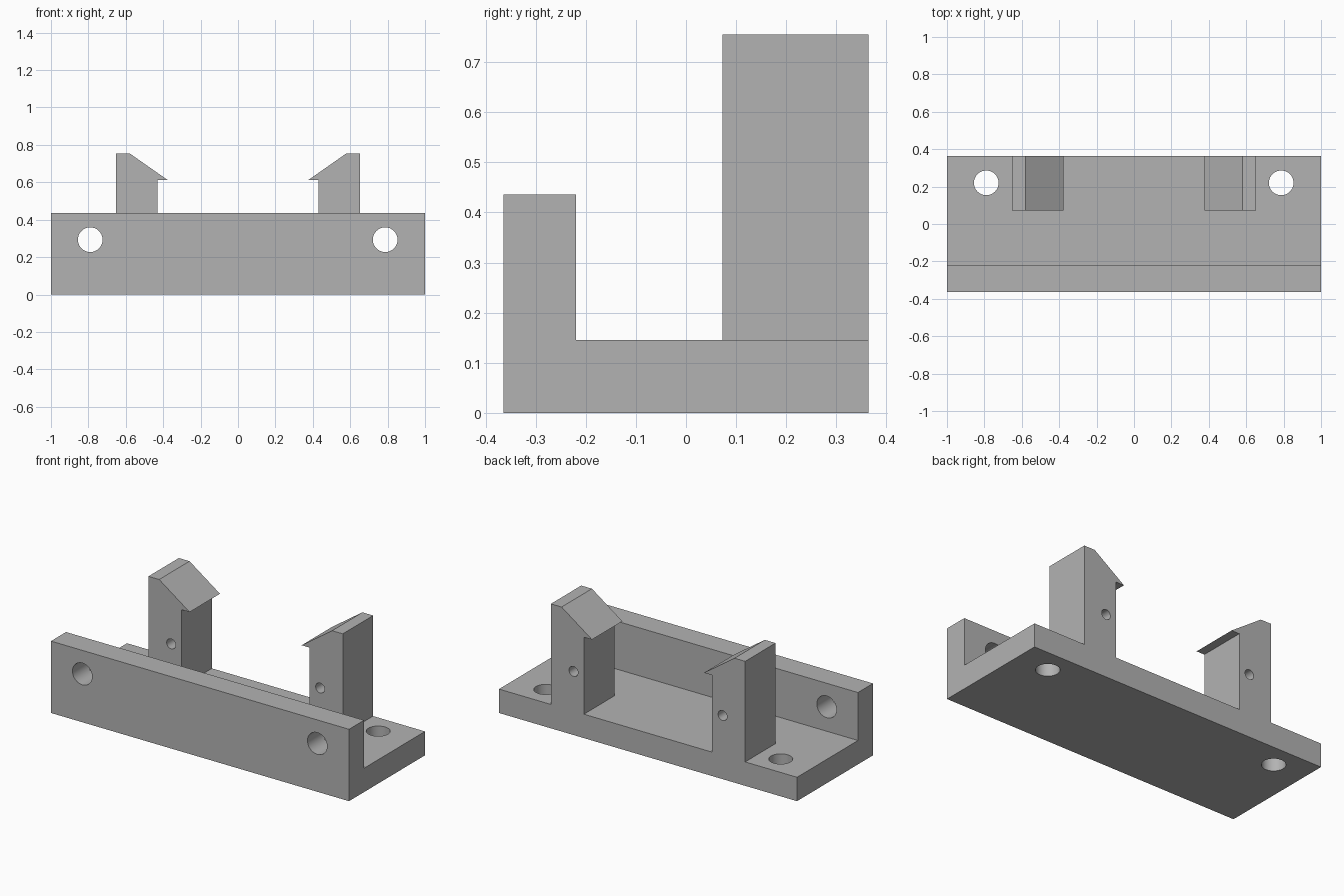
import bpy
import bmesh
import math
from mathutils import Vector

cube = bpy.data.objects.get("Cube")
if cube:
    bpy.data.objects.remove(cube, do_unlink=True)

# One plain grey for the whole part
grey = bpy.data.materials.new("plain grey")
grey.use_nodes = True
colour = (0.45, 0.45, 0.45, 1)
grey.diffuse_color = colour
grey.node_tree.nodes["Principled BSDF"].inputs["Base Color"].default_value = colour


def prism(name, outline, depth):
    """Extrude a closed outline of 3D points along the depth vector."""
    bm = bmesh.new()
    face = bm.faces.new([bm.verts.new(p) for p in outline])
    grown = bmesh.ops.extrude_face_region(bm, geom=[face])["geom"]
    bmesh.ops.translate(bm, vec=Vector(depth),
                        verts=[g for g in grown if isinstance(g, bmesh.types.BMVert)])
    bmesh.ops.recalc_face_normals(bm, faces=bm.faces)
    mesh = bpy.data.meshes.new(name)
    bm.to_mesh(mesh)
    bm.free()
    mesh.materials.append(grey)
    obj = bpy.data.objects.new(name, mesh)
    bpy.context.collection.objects.link(obj)
    return obj


def drill(obj, centre, radius, length, along_y):
    """Cut a round hole, running front to back or straight down."""
    tilt = math.pi / 2 if along_y else 0
    bpy.ops.mesh.primitive_cylinder_add(vertices=48, radius=radius, depth=length,
                                        location=centre, rotation=(tilt, 0, 0))
    cutter = bpy.context.object
    cutter.name = "hole_cutter"
    cutter.hide_render = True
    cutter.data.materials.append(grey)
    cut = obj.modifiers.new("hole", 'BOOLEAN')
    cut.operation = 'DIFFERENCE'
    cut.solver = 'EXACT'
    cut.object = cutter
    bpy.context.view_layer.objects.active = obj
    bpy.ops.object.modifier_apply(modifier=cut.name)
    bpy.data.objects.remove(cutter, do_unlink=True)


def smooth_holes(obj):
    bpy.ops.object.select_all(action='DESELECT')
    obj.select_set(True)
    bpy.context.view_layer.objects.active = obj
    bpy.ops.object.shade_smooth_by_angle(angle=math.radians(30))


FRONT, BACK, WALL_BACK = -0.364, 0.364, -0.22
BASE_TOP, WALL_TOP, POST_TOP = 0.145, 0.436, 0.755
POST_FRONT = 0.073

# L-shaped bracket: base plate with an upright front wall
section = [(FRONT, 0), (BACK, 0), (BACK, BASE_TOP), (WALL_BACK, BASE_TOP),
           (WALL_BACK, WALL_TOP), (FRONT, WALL_TOP)]
bracket = prism("bracket", [(-1, y, z) for y, z in section], (2, 0, 0))

# Mounting holes through the wall and the base
for x in (-0.79, 0.787):
    drill(bracket, (x, -0.29, 0.293), 0.066, 0.3, True)
    drill(bracket, (x, 0.22, 0.07), 0.066, 0.3, False)
smooth_holes(bracket)

# Barbed clip posts, hooks facing each other, each with a cross hole
hook = [(0.652, BASE_TOP), (0.652, POST_TOP), (0.58, POST_TOP),
        (0.376, 0.612), (0.43, 0.612), (0.43, BASE_TOP)]
for side, name in ((1, "left_clip_post"), (-1, "right_clip_post")):
    post = prism(name, [(side * x, POST_FRONT, z) for x, z in hook],
                 (0, BACK - POST_FRONT, 0))
    drill(post, (side * 0.5, 0.22, 0.386), 0.03, 0.5, True)
    smooth_holes(post)
